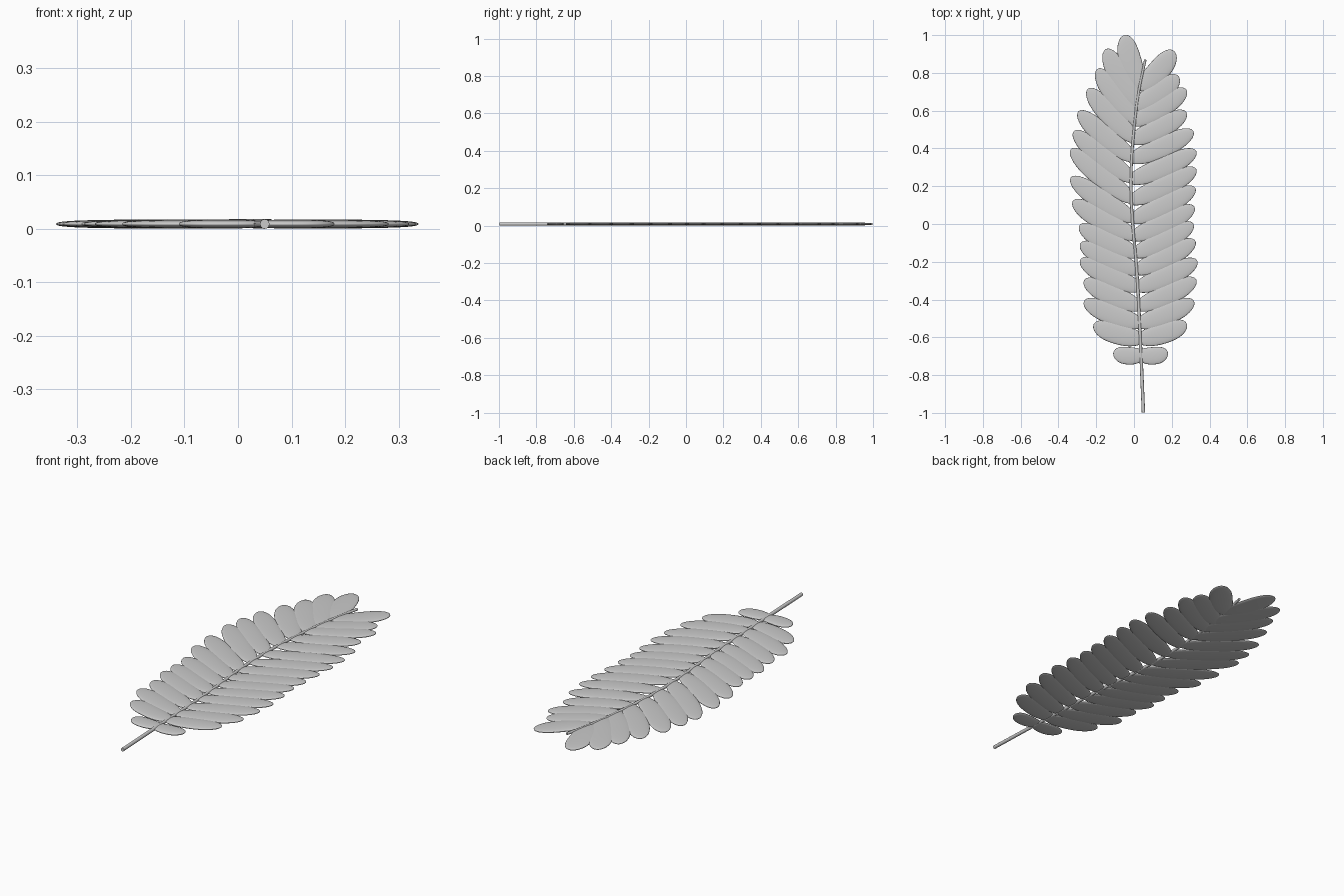
import bpy, bmesh, math
from mathutils import Vector

if "Cube" in bpy.data.objects:
    bpy.data.objects.remove(bpy.data.objects["Cube"])

MID = 0.009  # mid height of the flat leaf

# stem centre line (x, y), bottom to top
STEM = [(0.05, -0.998), (0.035, -0.65), (0.015, -0.25), (-0.012, 0.08),
        (-0.015, 0.28), (0.0, 0.5), (0.025, 0.7), (0.06, 0.87)]

# leaflet roots up the stem, and tips on both sides, bottom to top
ROOTS = [-.74, -.66, -.58, -.49, -.39, -.30, -.21, -.12,
         -.03, .07, .18, .29, .39, .485, .59, .71]
LEFT = [(-.11, -.685), (-.215, -.535), (-.265, -.41), (-.265, -.30),
        (-.285, -.19), (-.285, -.105), (-.29, -.01), (-.325, .12),
        (-.335, .245), (-.335, .395), (-.32, .49), (-.295, .595),
        (-.245, .715), (-.195, .82), (-.15, .925), (-.052, 1.0)]
RIGHT = [(.18, -.685), (.28, -.53), (.318, -.41), (.33, -.295),
         (.335, -.195), (.325, -.09), (.315, 0.0), (.32, .09),
         (.325, .19), (.33, .29), (.33, .385), (.315, .49),
         (.278, .59), (.278, .71), (.237, .78), (.213, .915)]


def stem_x(y):
    for (x0, y0), (x1, y1) in zip(STEM, STEM[1:]):
        if y <= y1:
            return x0 + (x1 - x0) * (y - y0) / (y1 - y0)
    return STEM[-1][0]


def leaflet(name, root, tip, half_width, side):
    """Flat, round-ended paddle from root to tip, sagging a little."""
    a, b = Vector(root), Vector(tip)
    along = (b - a).normalized()
    up = Vector((-along.y, along.x)) * side
    half = (b - a).length / 2
    n, rings = 28, 26
    bm = bmesh.new()
    rows = []
    for i in range(1, rings):
        t = -math.cos(math.pi * i / rings)
        r = math.sqrt(1 - abs(t) ** 2.5)
        row = []
        for k in range(n):
            ang = 2 * math.pi * k / n
            c, s = math.cos(ang), math.sin(ang)
            w = half_width * r * c * (1 + 0.05 * t) - 0.008 * (1 - t * t)
            z = 0.0082 * r ** 0.7 * math.copysign(abs(s) ** 0.8, s)
            p = (a + b) / 2 + along * half * t + up * w
            row.append(bm.verts.new((p.x, p.y, MID + z)))
        rows.append(row)
    ends = [bm.verts.new((p.x, p.y, MID)) for p in (a, b)]
    for r0, r1 in zip(rows, rows[1:]):
        for k in range(n):
            j = (k + 1) % n
            bm.faces.new((r0[k], r0[j], r1[j], r1[k]))
    for k in range(n):
        j = (k + 1) % n
        bm.faces.new((ends[0], rows[0][j], rows[0][k]))
        bm.faces.new((ends[1], rows[-1][k], rows[-1][j]))
    bmesh.ops.recalc_face_normals(bm, faces=bm.faces)
    for f in bm.faces:
        f.smooth = True
    me = bpy.data.meshes.new(name)
    bm.to_mesh(me)
    bm.free()
    bpy.context.collection.objects.link(bpy.data.objects.new(name, me))


# leaflets in pairs
for i, y in enumerate(ROOTS):
    hw = 0.046 if i == 0 else 0.055 if i < 14 else 0.058
    for side, tips, label in ((-1, LEFT, "left"), (1, RIGHT, "right")):
        yb = y + (0.045 if i < 14 else 0.02)
        root = (stem_x(yb) - side * 0.022, yb)
        if i == 15:
            root = (stem_x(yb) - side * 0.005, y)
        leaflet(f"leaflet_{label}_{i + 1}", root, tips[i], hw, side)

# stem: tapered tube along the centre line
cu = bpy.data.curves.new("stem", 'CURVE')
cu.dimensions = '3D'
cu.bevel_depth = 0.009
cu.bevel_resolution = 4
cu.use_fill_caps = True
sp = cu.splines.new('BEZIER')
sp.bezier_points.add(len(STEM) - 1)
for i, (bp, (x, y)) in enumerate(zip(sp.bezier_points, STEM)):
    bp.co = (x, y, MID + 0.0004 * i)
    bp.handle_left_type = bp.handle_right_type = 'AUTO'
    bp.radius = 1 - 0.04 * i
bpy.context.collection.objects.link(bpy.data.objects.new("stem", cu))
